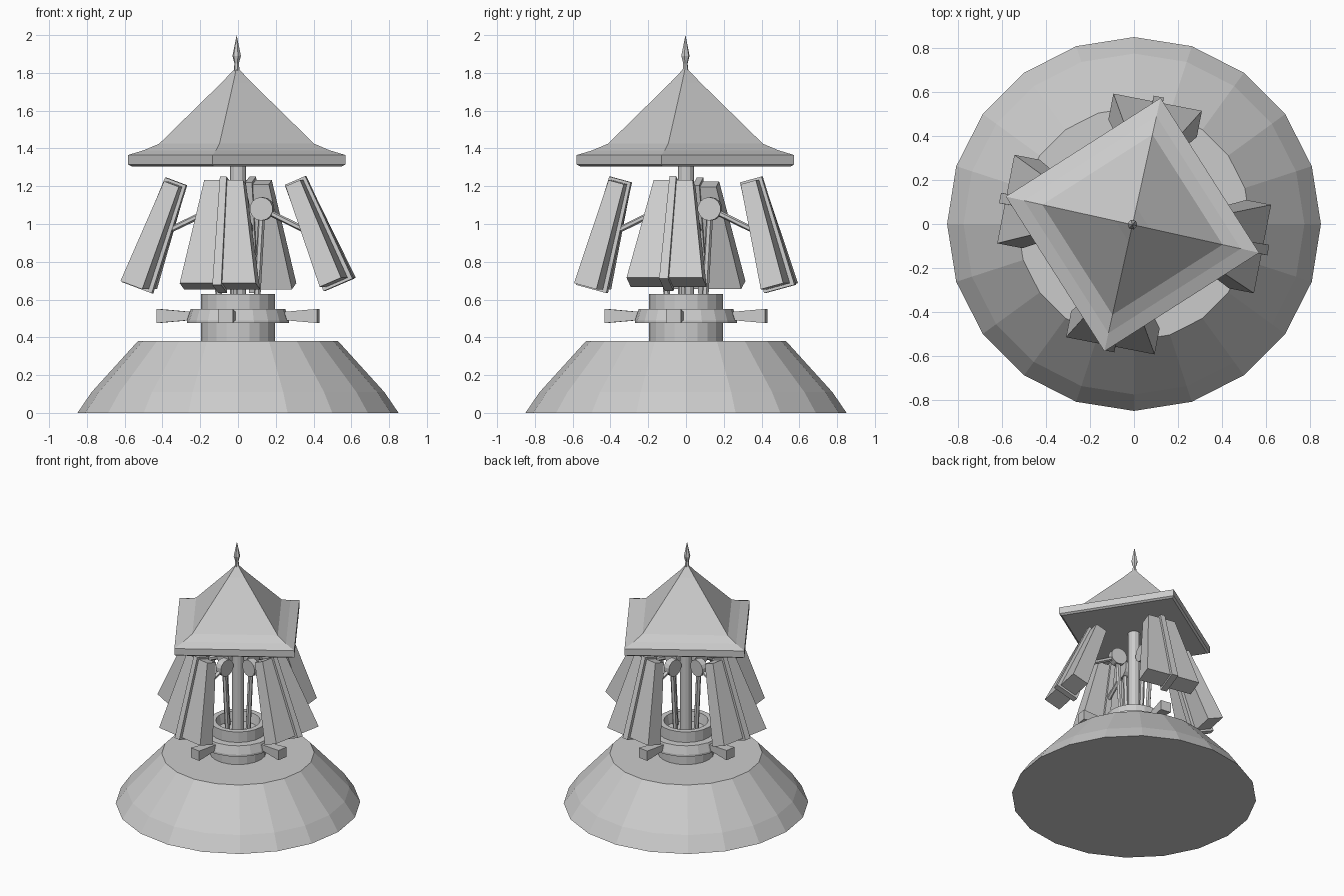
import bpy, bmesh
from math import sin, cos, radians, pi
from mathutils import Matrix, Vector

if "Cube" in bpy.data.objects:
    bpy.data.objects.remove(bpy.data.objects["Cube"])


def finish(name, bm):
    bmesh.ops.recalc_face_normals(bm, faces=bm.faces)
    me = bpy.data.meshes.new(name)
    bm.to_mesh(me)
    bm.free()
    ob = bpy.data.objects.new(name, me)
    bpy.context.collection.objects.link(ob)
    return ob


def lathe(name, profile, sides, rot=0.0, offset=(0, 0)):
    """Spin (radius, z) points round z; zero radius closes to a point."""
    bm = bmesh.new()
    rings = []
    for r, z in profile:
        n = 1 if r == 0 else sides
        rings.append([bm.verts.new((offset[0] + r * cos(rot + 2 * pi * i / sides),
                                    offset[1] + r * sin(rot + 2 * pi * i / sides), z))
                      for i in range(n)])
    for a, b in zip(rings, rings[1:]):
        for i in range(sides):
            j = (i + 1) % sides
            quad = [a[i % len(a)], a[j % len(a)], b[j % len(b)], b[i % len(b)]]
            bm.faces.new(list(dict.fromkeys(quad)))
    for ring in (rings[0], rings[-1]):
        if len(ring) > 1:
            bm.faces.new(ring)
    return finish(name, bm)


def taper_box(name, frame, low, high, z0, z1):
    """Box with (width, depth) low at z0 and high at z1, placed by frame."""
    bm = bmesh.new()
    rings = []
    for (w, d), z in ((low, z0), (high, z1)):
        rings.append([bm.verts.new(frame @ Vector((sx * w / 2, sy * d / 2, z)))
                      for sx, sy in ((-1, -1), (1, -1), (1, 1), (-1, 1))])
    a, b = rings
    for i in range(4):
        j = (i + 1) % 4
        bm.faces.new((a[i], a[j], b[j], b[i]))
    bm.faces.new(a)
    bm.faces.new(b)
    return finish(name, bm)


def rod(name, p, q, r, sides):
    bm = bmesh.new()
    d = q - p
    m = Matrix.Translation((p + q) / 2) @ d.to_track_quat('Z', 'Y').to_matrix().to_4x4()
    bmesh.ops.create_cone(bm, cap_ends=True, segments=sides, radius1=r, radius2=r,
                          depth=d.length, matrix=m)
    return finish(name, bm)


def axes(x, y, z, origin):
    m = Matrix((x, y, z)).transposed().to_4x4()
    m.translation = origin
    return m


# Sloped base, hub cup, collar and pole
lathe("base", [(0.85, 0), (0.775, 0.11), (0.53, 0.38)], 20, pi / 2)
lathe("hub_cup", [(0.195, 0.37), (0.195, 0.63), (0.155, 0.63), (0.14, 0.56)], 20)
lathe("collar", [(0.19, 0.475), (0.27, 0.475), (0.27, 0.49), (0.25, 0.55), (0.19, 0.55)], 20)
lathe("pole", [(0.043, 0.5), (0.043, 1.35)], 12)

# Square flared roof and spike
off = (-0.007, -0.003)
turn = radians(-12.5)
lathe("roof", [(0.57, 1.305), (0.59, 1.315), (0.59, 1.365), (0.505, 1.39), (0.42, 1.425),
               (0.08, 1.75), (0.012, 1.82)], 4, turn, off)
lathe("roof_spike", [(0.018, 1.79), (0.012, 1.85), (0.023, 1.89), (0, 2.0)], 6, turn, off)

# Four arms: outward angle steps of 90 degrees, each with its own tilt and centre
up = Vector((0, 0, 1))
settings = [(22.9, 0.427, 0.954), (15, 0.43, 0.946), (20.2, 0.437, 0.944), (15, 0.43, 0.946)]
for k, (tilt, rad, z) in enumerate(settings):
    ang = radians(-11 + 90 * k)
    t = radians(tilt)
    out = Vector((cos(ang), sin(ang), 0))
    side = Vector((-sin(ang), cos(ang), 0))

    # Tapered panel with a band wrapped round its middle
    slant = up * cos(t) - out * sin(t)
    normal = out * cos(t) + up * sin(t)
    frame = axes(-side, normal, slant, out * rad + up * z)
    taper_box(f"panel_{k}", frame, (0.41, 0.125), (0.21, 0.085), -0.285, 0.285)
    taper_box(f"panel_band_{k}", frame, (0.048, 0.17), (0.036, 0.12), -0.3, 0.3)

    # Strut, hinge disc and link to the panel
    hinge = out * 0.13 + up * 1.08
    rod(f"strut_{k}", out * 0.1 + up * 0.56, hinge, 0.018, 6)
    rod(f"hinge_disc_{k}", hinge - side * 0.025, hinge + side * 0.025, 0.062, 14)
    rod(f"link_{k}", hinge, out * (rad - 0.03) + up * 0.95, 0.016, 6)

    # Flared peg on the collar
    pa = radians(-9 + 90 * k)
    po = Vector((cos(pa), sin(pa), 0))
    ps = Vector((-sin(pa), cos(pa), 0))
    taper_box(f"peg_{k}", axes(ps, up, po, up * 0.513), (0.05, 0.04), (0.08, 0.075), 0.23, 0.43)
